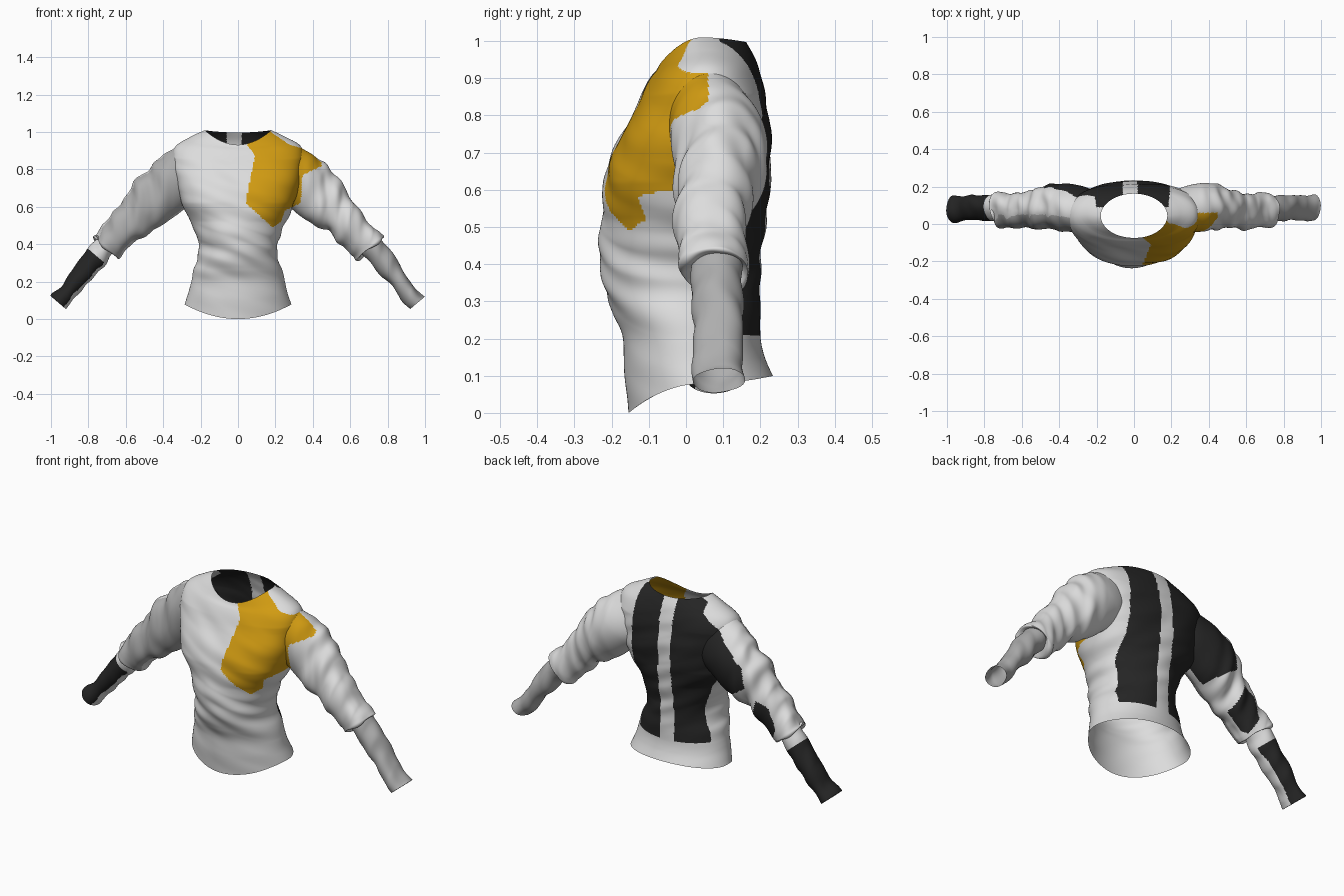
import bpy, bmesh, math
from mathutils import Vector, noise
from mathutils.bvhtree import BVHTree

if "Cube" in bpy.data.objects:
    bpy.data.objects.remove(bpy.data.objects["Cube"])

# Flat colours
COLOURS = {"white": (0.72, 0.72, 0.72), "grey": (0.42, 0.42, 0.42),
           "black": (0.018, 0.018, 0.018), "yellow": (0.64, 0.33, 0.006)}
MATS = []
for n, c in COLOURS.items():
    m = bpy.data.materials.new(n)
    m.diffuse_color = (*c, 1)
    m.use_nodes = True
    m.node_tree.nodes["Principled BSDF"].inputs["Base Color"].default_value = m.diffuse_color
    MATS.append(m)
WHITE, GREY, BLACK, YELLOW = range(4)

# Patch outlines in front view (x, z)
CHEST_PATCH = [(.16, 1.02), (.05, .97), (.05, .93), (.09, .87), (.04, .62), (.185, .49), (.23, .52),
               (.25, .58), (.335, .62), (.345, .77), (.45, .82), (.43, .92), (.33, .915), (.27, .935), (.19, .99)]
BACK_RIGHT = [(.02, 1.1), (.17, 1.1), (.19, .95), (.2, .5), (.2, .21), (.02, .21)]
BACK_LEFT = [(-.06, 1.1), (-.18, 1.1), (-.21, .95), (-.32, .87), (-.48, .73), (-.5, .62),
             (-.36, .53), (-.26, .5), (-.22, .21), (-.06, .21)]
ELBOW = [(-.56, .56), (-.63, .53), (-.67, .42), (-.63, .34), (-.52, .43)]


def inside_poly(x, z, poly):
    hit = False
    for (x1, z1), (x2, z2) in zip(poly, poly[1:] + poly[:1]):
        if (z1 > z) != (z2 > z) and x < x1 + (z - z1) * (x2 - x1) / (z2 - z1):
            hit = not hit
    return hit


def spline(rows, t):
    """Catmull-Rom sample of a table of rows, t in 0..1."""
    f = t * (len(rows) - 1)
    i = min(int(f), len(rows) - 2)
    f -= i
    a, b, c, d = (rows[max(0, min(len(rows) - 1, i + k))] for k in (-1, 0, 1, 2))
    return [q + .5 * f * (r - p + f * (2 * p - 5 * q + 4 * r - s + f * (3 * (q - r) + s - p)))
            for p, q, r, s in zip(a, b, c, d)]


def loft(rows, point, nu, nv, flip, wrinkle):
    bm = bmesh.new()
    grid = []
    for i in range(nv + 1):
        row = spline(rows, i / nv)
        grid.append([bm.verts.new(point(row, 2 * math.pi * j / nu)) for j in range(nu)])
    for i in range(nv):
        for j in range(nu):
            k = (j + 1) % nu
            q = [grid[i][j], grid[i][k], grid[i + 1][k], grid[i + 1][j]]
            bm.faces.new(q[::-1] if flip else q)
    bm.normal_update()
    moves = [(v, v.normal * wrinkle(v.co)) for v in bm.verts]
    for v, d in moves:
        v.co += d
    bm.normal_update()
    return bm


def power(v, e):
    return math.copysign(abs(v) ** e, v)


def torso_point(r, a):
    hx, yf, yb, zf, zs, zb = r
    c, s = math.cos(a), math.sin(a)
    z = zs + ((zf if s < 0 else zb) - zs) * s * s
    e = 1 - .2 * max(0, min(1, (.22 - abs(zs - .74)) / .1))  # boxier around the chest
    return (hx * power(c, e), (yf + yb) / 2 + (yb - yf) / 2 * power(s, e), z)


def torso_wrinkle(p):
    waist = max(0, 1 - abs(p.z - .4) / .2)
    chest = .008 * max(0, min(1, (p.z - .5) * 8, (.95 - p.z) * 8))
    return (.002 + .016 * waist + chest) * noise.noise(Vector((p.x * 5, p.y * 4, p.z * 14 + p.x * 5)))


def arm_point(side):
    def f(r, a):
        x, z, w, y, d = r
        c, s = math.cos(a), math.sin(a)
        return (side * (x + .76 * w * c), y + d * s, z + .65 * w * c)
    return f


def along_arm(p):
    return .65 * abs(p.x) - .76 * p.z


def arm_wrinkle(amp):
    def f(p):
        across = .76 * abs(p.x) + .65 * p.z
        fade = max(.1, min(1, (abs(p.x) - .33) * 7))
        return amp * fade * noise.noise(Vector((along_arm(p) * 12 + across * 9, across * 7, p.y * 9 + p.x)))
    return f


# Torso rings: half width, front y, back y, front z, side z, back z
TORSO = [(.285, -.155, .235, 0, .078, .10), (.265, -.165, .212, .10, .14, .15),
         (.25, -.17, .2, .2, .2, .2), (.235, -.195, .2, .265, .265, .265),
         (.213, -.222, .2, .34, .34, .34), (.218, -.23, .203, .42, .42, .42),
         (.243, -.23, .215, .5, .5, .5), (.295, -.22, .224, .6, .6, .6),
         (.325, -.198, .228, .7, .7, .7), (.345, -.152, .222, .79, .8, .8),
         (.352, -.12, .212, .86, .87, .86), (.33, -.098, .2, .90, .93, .91),
         (.25, -.082, .185, .92, .975, .955), (.178, -.075, .162, .932, 1.01, .997)]
# Sleeve rings: centre x, centre z, half width, centre y, half depth
SLEEVE = [(.21, .82, .155, .055, .11), (.33, .745, .152, .085, .128), (.43, .652, .142, .09, .12),
          (.52, .565, .117, .075, .105), (.62, .475, .097, .07, .095), (.69, .40, .09, .075, .09),
          (.708, .382, .089, .077, .088), (.70, .395, .06, .085, .066)]
FOREARM = [(.69, .418, .058, .085, .064), (.75, .345, .06, .085, .07), (.81, .27, .059, .085, .07),
           (.88, .18, .051, .085, .066), (.92, .13, .05, .085, .067), (.961, .088, .052, .085, .071)]


# Colour rules
def body_colour(c, n):
    if c.y < .06 and inside_poly(c.x, c.z, CHEST_PATCH):
        return YELLOW
    if c.y > .09 and any(inside_poly(c.x, c.z, p) for p in (BACK_RIGHT, BACK_LEFT, ELBOW)):
        return BLACK
    return WHITE


def left_sleeve_colour(c, n):
    k = body_colour(c, n)
    return GREY if k == WHITE and c.y < .05 and n.y < -.3 else k


def left_forearm_colour(c, n):
    under = n.dot(Vector((.76, 0, -.65)))
    return BLACK if along_arm(c) > .235 and (under < .8 or n.y > .3) else WHITE


def right_forearm_colour(c, n):
    return GREY


def trim(bm, tree, keep):
    """Remove faces lying fully inside another part."""
    hidden = set()
    for v in bm.verts:
        if keep(v.co):
            continue
        loc, nor, _, _ = tree.find_nearest(v.co)
        if (v.co - loc).dot(nor) < 0:
            hidden.add(v)
    bmesh.ops.delete(bm, geom=[f for f in bm.faces if all(v in hidden for v in f.verts)], context='FACES')


def finish(name, bm, rule):
    bm.normal_update()
    for f in bm.faces:
        f.smooth = True
        f.material_index = rule(f.calc_center_median(), f.normal)
    me = bpy.data.meshes.new(name)
    bm.to_mesh(me)
    bm.free()
    for m in MATS:
        me.materials.append(m)
    ob = bpy.data.objects.new(name, me)
    bpy.context.collection.objects.link(ob)


torso = loft(TORSO, torso_point, 280, 200, False, torso_wrinkle)
sleeves = {s: loft(SLEEVE, arm_point(s), 130, 140, s > 0, arm_wrinkle(.024)) for s in (1, -1)}
torso_tree = BVHTree.FromBMesh(torso)
trees = {s: BVHTree.FromBMesh(b) for s, b in sleeves.items()}

# Open the armholes and drop the hidden sleeve ends
START = .65 * SLEEVE[0][0] - .76 * SLEEVE[0][1] + .03
for s in (1, -1):
    trim(torso, trees[s], lambda p: p.x * s < .2 or along_arm(p) < START)
    trim(sleeves[s], torso_tree, lambda p: abs(p.x) > .45)

finish("torso", torso, body_colour)
finish("right_sleeve", sleeves[1], body_colour)
finish("left_sleeve", sleeves[-1], left_sleeve_colour)

# Forearms
for s, name, rule in ((1, "right_forearm", right_forearm_colour), (-1, "left_forearm", left_forearm_colour)):
    finish(name, loft(FOREARM, arm_point(s), 90, 90, s > 0, arm_wrinkle(.014)), rule)
